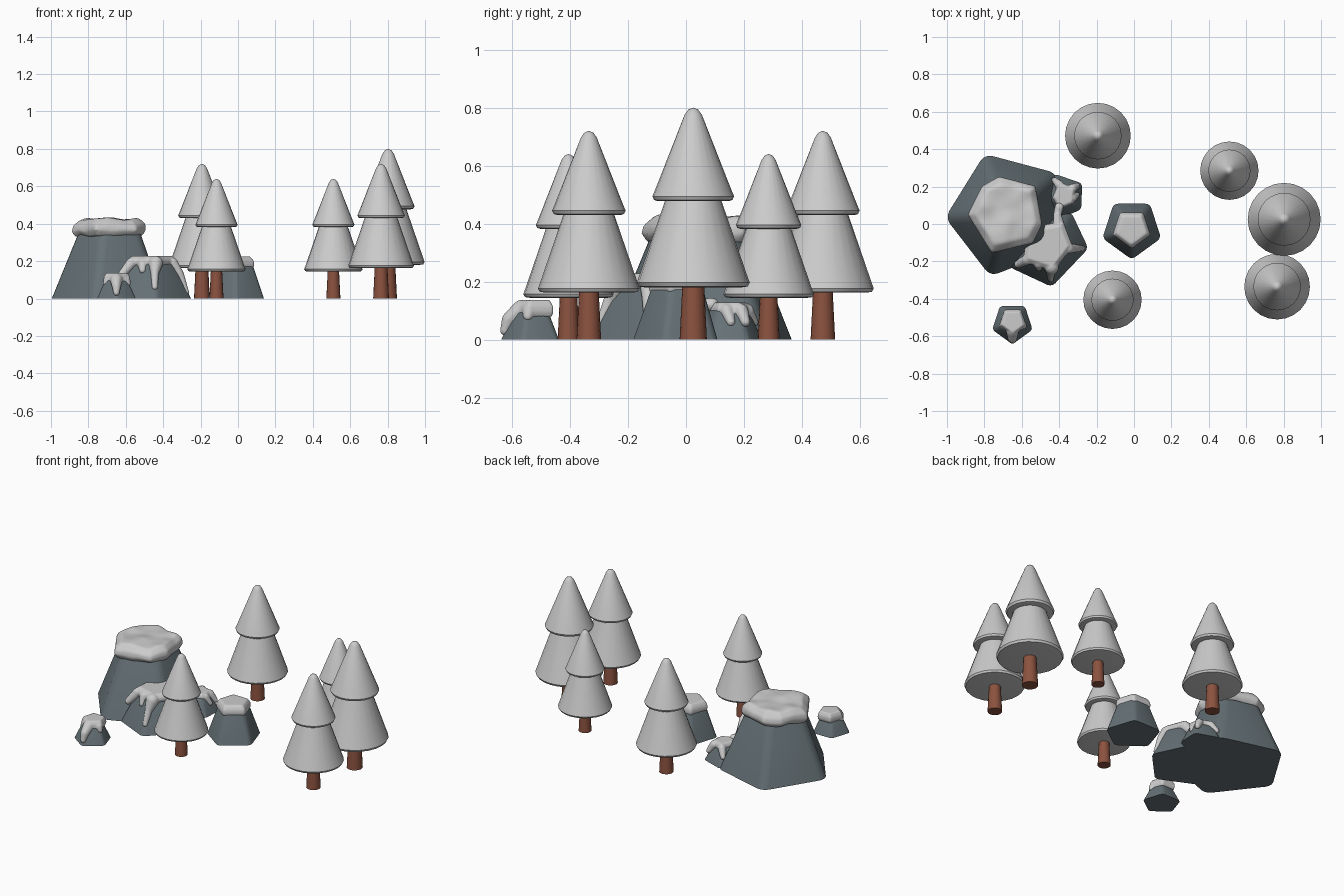
import bpy, bmesh, math
from mathutils import Vector, Matrix, noise

if "Cube" in bpy.data.objects:
    bpy.data.objects.remove(bpy.data.objects["Cube"])


def material(name, col):
    m = bpy.data.materials.new(name)
    m.diffuse_color = (*col, 1)
    m.use_nodes = True
    m.node_tree.nodes["Principled BSDF"].inputs["Base Color"].default_value = m.diffuse_color
    return m


BARK = material("bark", (0.26, 0.085, 0.05))
STONE = material("stone", (0.13, 0.165, 0.18))


def finish(bm, name, mat=None, angle=35):
    bmesh.ops.recalc_face_normals(bm, faces=bm.faces)
    me = bpy.data.meshes.new(name)
    bm.to_mesh(me)
    bm.free()
    ob = bpy.data.objects.new(name, me)
    bpy.context.collection.objects.link(ob)
    if mat:
        me.materials.append(mat)
    bpy.ops.object.select_all(action='DESELECT')
    ob.select_set(True)
    bpy.context.view_layer.objects.active = ob
    bpy.ops.object.shade_smooth_by_angle(angle=math.radians(angle))
    return ob


def lathe(name, profile, x, y, s, n=24, mat=None):
    bm = bmesh.new()
    vs = [bm.verts.new((r * s, 0, z * s)) for r, z in profile]
    es = [bm.edges.new(p) for p in zip(vs, vs[1:])]
    bmesh.ops.spin(bm, geom=vs + es, cent=(0, 0, 0), axis=(0, 0, 1),
                   angle=2 * math.pi, steps=n)
    bmesh.ops.remove_doubles(bm, verts=bm.verts, dist=1e-4)
    ob = finish(bm, name, mat)
    ob.location = (x, y, 0)


# Trees: one design at three sizes
TRUNK = [(0, 0), (.047, 0), (.036, .22), (0, .22)]
LOWER = [(0, .183), (.168, .180), (.188, .183), (.195, .196), (.188, .215), (.09, .5), (0, .5)]
UPPER = [(0, .48), (.12, .477), (.135, .481), (.141, .494), (.132, .515),
         (.03, .775), (.017, .793), (0, .8)]
for i, (x, y, h) in enumerate([(-.193, .472, .72), (-.115, -.405, .64), (.51, .285, .64),
                               (.803, .025, .80), (.765, -.335, .72)], 1):
    s = h / .8
    lathe(f"tree_{i}_trunk", TRUNK, x, y, s, 16, BARK)
    lathe(f"tree_{i}_lower_foliage", LOWER, x, y, s)
    lathe(f"tree_{i}_upper_foliage", UPPER, x, y, s)


def prism(bm, rings):
    loops = [[bm.verts.new(p) for p in ring] for ring in rings]
    n = len(loops[0])
    for a, b in zip(loops, loops[1:]):
        for i in range(n):
            j = (i + 1) % n
            bm.faces.new((a[i], a[j], b[j], b[i]))
    bm.faces.new(loops[0][::-1])
    bm.faces.new(loops[-1])


def ring(pts, c, f, z):
    return [(c[0] + (x - c[0]) * f, c[1] + (y - c[1]) * f, z) for x, y in pts]


def centre(pts):
    return (sum(p[0] for p in pts) / len(pts), sum(p[1] for p in pts) / len(pts))


# Rocks: tapered five-sided blocks with rounded edges, flat underneath
def rock(name, pts, h, taper, bevel):
    c = centre(pts)
    bm = bmesh.new()
    prism(bm, [ring(pts, c, 1.03, 0), ring(pts, c, taper, h)])
    es = [e for e in bm.edges if max(v.co.z for v in e.verts) > 1e-3]
    bmesh.ops.bevel(bm, geom=es, offset=bevel, segments=3, profile=.5, affect='EDGES')
    finish(bm, name, STONE)


# Snow: flat slab and chains of balls fused into one soft lump
def snow(name, pts, z0, z1, drips=(), voxel=.007, smooth=6, lump=0):
    c = centre(pts)
    t = z1 - z0
    bm = bmesh.new()
    prism(bm, [ring(pts, c, .93, z0), ring(pts, c, 1.03, z0 + t * .3),
               ring(pts, c, 1.0, z0 + t * .65), ring(pts, c, .82, z1)])
    for chain in drips:
        for a, b in zip(chain, chain[1:]):
            for k in range(9):
                q = Vector(a).lerp(Vector(b), k / 8)
                bmesh.ops.create_icosphere(bm, subdivisions=2, radius=q[3],
                                           matrix=Matrix.Translation(q[:3]))
    ob = finish(bm, name)
    m = ob.modifiers.new("fuse", 'REMESH')
    m.mode = 'VOXEL'
    m.voxel_size = voxel
    m.use_smooth_shade = True
    m = ob.modifiers.new("soften", 'SMOOTH')
    m.factor = .5
    m.iterations = smooth
    dg = bpy.context.evaluated_depsgraph_get()
    me = bpy.data.meshes.new_from_object(ob.evaluated_get(dg))
    ob.modifiers.clear()
    ob.data = me
    for v in me.vertices:
        v.co.z += lump * noise.noise(v.co * 11)
    me.shade_smooth()


# Large boulder
rock("large_rock", [(-1.0, .035), (-.795, .365), (-.42, .265), (-.41, -.13), (-.765, -.27)],
     .38, .55, .04)
snow("large_rock_snow", [(-.885, .05), (-.81, .20), (-.72, .25), (-.53, .20), (-.495, .0),
                         (-.545, -.10), (-.76, -.15)], .335, .425, smooth=12, lump=.012)

# Middle rock leaning on the boulder
rock("middle_rock", [(-.25, -.13), (-.44, -.33), (-.665, -.225), (-.60, .03), (-.34, .06)],
     .2, .6, .025)
snow("middle_rock_snow", [(-.33, -.12), (-.43, -.25), (-.59, -.20), (-.57, -.02), (-.38, .01)],
     .175, .228,
     [[(-.35, -.13, .19, .03), (-.31, -.13, .13, .022), (-.275, -.13, .03, .016)],
      [(-.44, -.23, .19, .04), (-.445, -.26, .14, .024), (-.445, -.295, .06, .017)],
      [(-.57, -.19, .19, .03), (-.62, -.215, .13, .022)],
      [(-.51, -.21, .19, .03), (-.51, -.235, .15, .018)],
      [(-.40, -.02, .19, .035), (-.41, .05, .12, .022), (-.40, .09, .12, .025)]], .006, 4)

# Small rock behind it
rock("back_rock", [(-.28, .215), (-.425, .265), (-.50, .14), (-.40, .03), (-.285, .08)],
     .105, .6, .018)
snow("back_rock_snow", [(-.315, .19), (-.40, .225), (-.435, .14), (-.40, .08), (-.325, .11)],
     .085, .128,
     [[(-.33, .19, .10, .025), (-.305, .205, .06, .017)],
      [(-.33, .14, .10, .025), (-.305, .155, .06, .016)],
      [(-.40, .21, .10, .025), (-.425, .235, .06, .016)]], .005, 4)

# Two stand-alone rocks sharing one pentagon
def pent(x, y, r):
    return [(x + r * math.cos(math.radians(a)), y + r * math.sin(math.radians(a)))
            for a in (-90, -18, 54, 126, 198)]


rock("centre_rock", pent(-.012, -.025, .16), .195, .6, .022)
snow("centre_rock_snow", pent(-.013, -.025, .105), .155, .225, smooth=9)

rock("front_rock", pent(-.65, -.53, .11), .105, .58, .016)
snow("front_rock_snow", pent(-.648, -.52, .075), .078, .136,
     [[(-.65, -.57, .10, .035), (-.65, -.61, .07, .026), (-.65, -.625, .03, .017)],
      [(-.60, -.54, .10, .025), (-.59, -.545, .08, .018)],
      [(-.69, -.54, .10, .025), (-.705, -.545, .08, .018)]], .005, 5)
